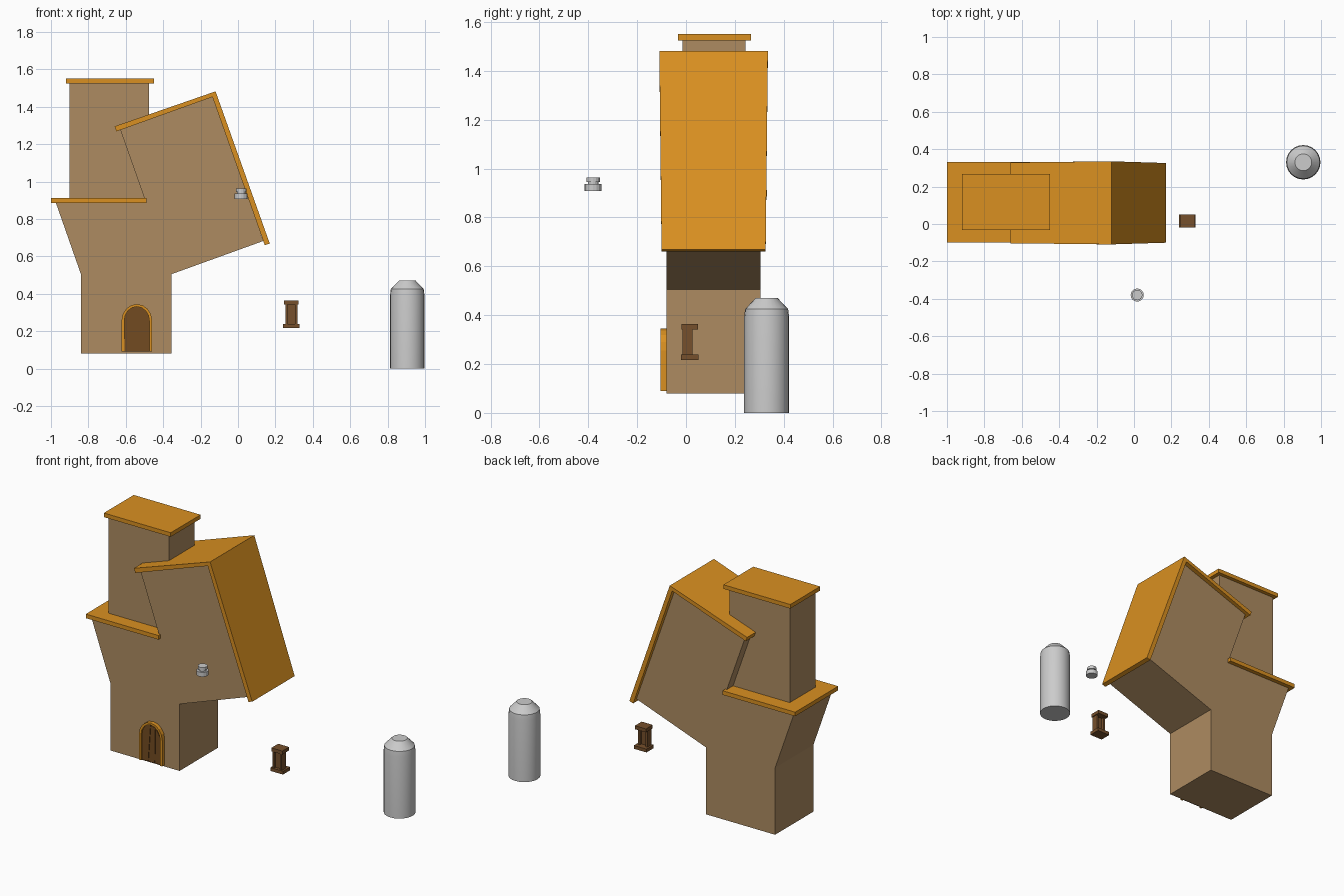
import bpy, bmesh, math

if "Cube" in bpy.data.objects:
    bpy.data.objects.remove(bpy.data.objects["Cube"])


def material(name, rgb):
    m = bpy.data.materials.new(name)
    m.diffuse_color = (*rgb, 1)
    m.use_nodes = True
    m.node_tree.nodes["Principled BSDF"].inputs["Base Color"].default_value = m.diffuse_color
    return m


WALL = material("plaster", (0.42, 0.26, 0.12))
ROOF = material("orange_tile", (0.70, 0.28, 0.015))
WOOD = material("brown_wood", (0.17, 0.07, 0.015))
FRAME = material("window_wood", (0.18, 0.08, 0.025))


def finish(name, bm, mat=None):
    bmesh.ops.recalc_face_normals(bm, faces=bm.faces)
    me = bpy.data.meshes.new(name)
    bm.to_mesh(me)
    bm.free()
    ob = bpy.data.objects.new(name, me)
    bpy.context.collection.objects.link(ob)
    if mat:
        me.materials.append(mat)
    return ob


def prism(name, pts, y0, y1, mat, flare=None):
    """Extrude an x-z outline from y0 to y1; flare widens each point in y."""
    bm = bmesh.new()
    flare = flare or [0] * len(pts)
    a = [bm.verts.new((x, y0 - f, z)) for (x, z), f in zip(pts, flare)]
    b = [bm.verts.new((x, y1 + f, z)) for (x, z), f in zip(pts, flare)]
    bm.faces.new(a)
    bm.faces.new(b[::-1])
    n = len(pts)
    for i in range(n):
        j = (i + 1) % n
        bm.faces.new((a[i], b[i], b[j], a[j]))
    return finish(name, bm, mat)


def box(name, x0, x1, y0, y1, z0, z1, mat):
    return prism(name, [(x0, z0), (x1, z0), (x1, z1), (x0, z1)], y0, y1, mat)


def lathe(name, profile, cx, cy, n):
    """Closed turned solid from (radius, z) rings."""
    bm = bmesh.new()
    rings = [[bm.verts.new((cx + r * math.cos(2 * math.pi * i / n),
                            cy + r * math.sin(2 * math.pi * i / n), z))
              for i in range(n)] for r, z in profile]
    for a, b in zip(rings, rings[1:]):
        for i in range(n):
            j = (i + 1) % n
            bm.faces.new((a[i], a[j], b[j], b[i]))
    bm.faces.new(rings[0][::-1])
    bm.faces.new(rings[-1])
    return finish(name, bm)


# Forked house body: stem, left branch and tilted right branch
prism("house_walls", [(-0.84, 0.08), (-0.355, 0.08), (-0.355, 0.505),
                      (0.135, 0.682), (-0.137, 1.455), (-0.63, 1.278),
                      (-0.493, 0.89), (-0.975, 0.89), (-0.84, 0.505)],
      -0.08, 0.305, WALL)
box("tower_walls", -0.90, -0.475, -0.015, 0.243, 0.90, 1.53, WALL)

# Roof slabs
box("lower_roof", -1.0, -0.49, -0.10, 0.332, 0.886, 0.912, ROOF)
box("tower_roof", -0.92, -0.45, -0.033, 0.267, 1.524, 1.55, ROOF)
prism("tilted_roof", [(-0.66, 1.295), (-0.12, 1.482), (0.17, 0.668),
                      (0.143, 0.66), (-0.137, 1.452), (-0.65, 1.268)],
      -0.10, 0.326, ROOF, [0.003, 0.009, 0, 0, 0.009, 0.003])


# Arched door with frame and planks
def arch(cx, hw, z0, spring, rise, n=8):
    pts = [(cx + hw, z0)]
    pts += [(cx + hw * math.cos(math.pi * i / n),
             spring + rise * math.sin(math.pi * i / n)) for i in range(n + 1)]
    return pts + [(cx - hw, z0)]


cx = -0.541
outer = arch(cx, 0.082, 0.09, 0.255, 0.09)
inner = arch(cx, 0.067, 0.09, 0.255, 0.076)
prism("door_frame", outer + inner[::-1], -0.105, -0.078, ROOF)
prism("door_panel", inner, -0.094, -0.078, WOOD)
# Crooked planks, shallowly raised
for i, (b0, b1, t0, t1, zl, zr) in enumerate([
        (-0.066, -0.022, -0.062, -0.006, 0.265, 0.325),
        (-0.019, 0.024, -0.003, 0.028, 0.325, 0.318),
        (0.027, 0.066, 0.031, 0.062, 0.317, 0.265)]):
    prism(f"door_plank_{i + 1}", [(cx + b0, 0.092), (cx + b1, 0.092),
                                  (cx + t1, zr), (cx + t0, zl)],
          -0.098, -0.09, WOOD)

# Loose window: sill, lintel, jambs and pane
box("window_sill", 0.241, 0.330, -0.02, 0.052, 0.217, 0.238, FRAME)
box("window_lintel", 0.247, 0.324, -0.018, 0.05, 0.342, 0.364, FRAME)
for side, x in (("left", 0.253), ("right", 0.306)):
    box(f"window_jamb_{side}", x, x + 0.012, -0.015, 0.026, 0.236, 0.344, FRAME)
box("window_pane", 0.263, 0.308, 0.0, 0.01, 0.236, 0.344, FRAME)

# Grey tank and small vent cap
tank = lathe("tank", [(0.092, 0), (0.092, 0.392), (0.088, 0.425), (0.045, 0.47)],
             0.905, 0.33, 24)
vent = lathe("vent_cap", [(0.035, 0.908), (0.035, 0.936), (0.022, 0.936),
                          (0.022, 0.945), (0.028, 0.945), (0.028, 0.964)],
             0.017, -0.38, 16)
for ob in (tank, vent):
    bpy.context.view_layer.objects.active = ob
    ob.select_set(True)
bpy.ops.object.shade_smooth_by_angle(angle=math.radians(20))
